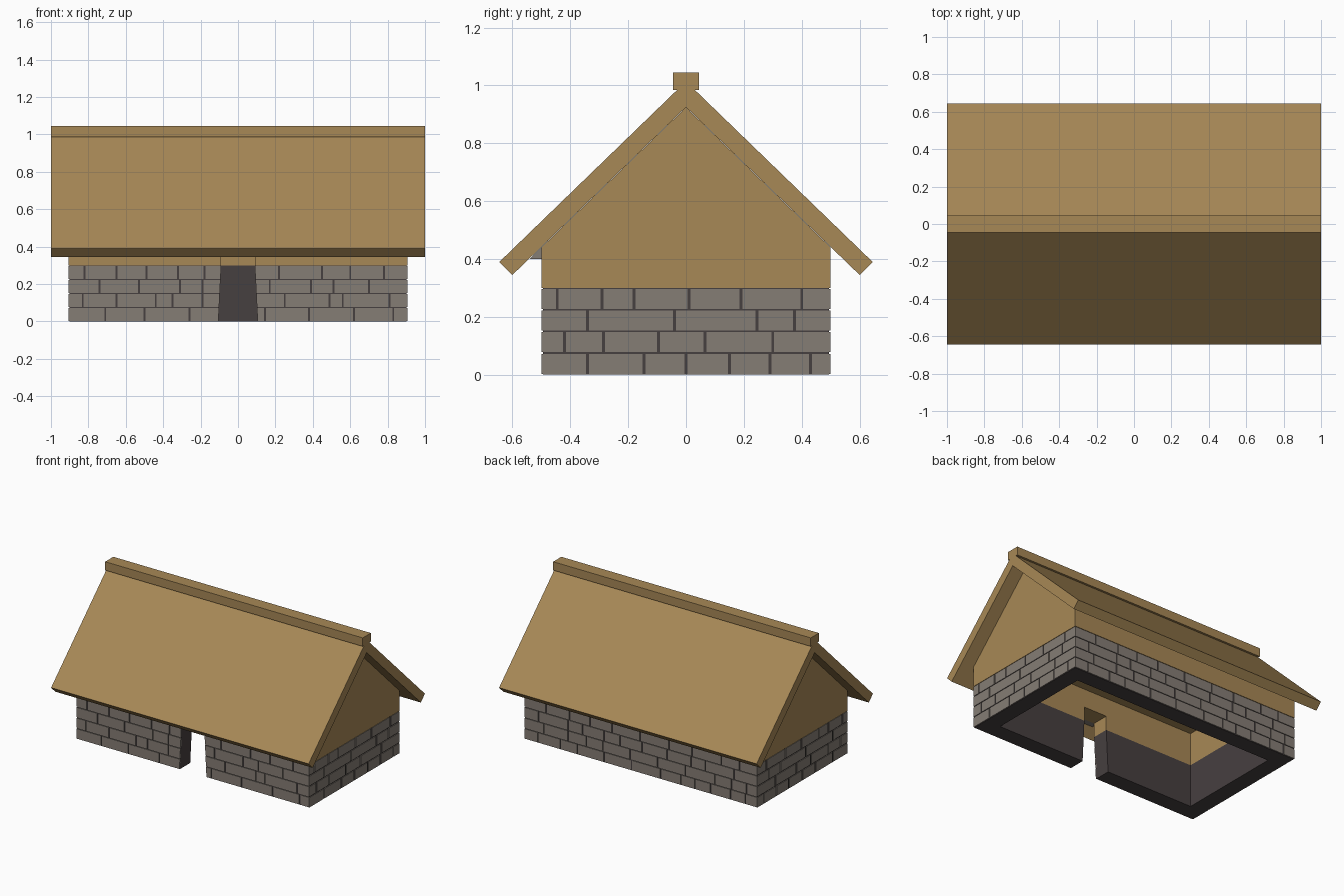
import bpy, bmesh, random

random.seed(4)
if "Cube" in bpy.data.objects:
    bpy.data.objects.remove(bpy.data.objects["Cube"], do_unlink=True)


def material(name, rgb):
    m = bpy.data.materials.new(name)
    m.use_nodes = True
    m.diffuse_color = (*rgb, 1)
    m.node_tree.nodes["Principled BSDF"].inputs["Base Color"].default_value = (*rgb, 1)
    return m


wood = material("thatch wood", (0.386, 0.246, 0.093))
stone = material("grey stone", (0.235, 0.205, 0.178))
mortar = material("dark mortar", (0.062, 0.050, 0.051))


def add_loft(bm, loop_a, loop_b):
    """Closed solid between two matching loops of points."""
    a = [bm.verts.new(p) for p in loop_a]
    b = [bm.verts.new(p) for p in loop_b]
    bm.faces.new(a)
    bm.faces.new(b[::-1])
    for i in range(len(a)):
        j = (i + 1) % len(a)
        bm.faces.new((a[i], b[i], b[j], a[j]))


def finish(bm, name, mat):
    bmesh.ops.recalc_face_normals(bm, faces=bm.faces)
    mesh = bpy.data.meshes.new(name)
    bm.to_mesh(mesh)
    bm.free()
    mesh.materials.append(mat)
    ob = bpy.data.objects.new(name, mesh)
    bpy.context.collection.objects.link(ob)
    return ob


def loft(name, loop_a, loop_b, mat):
    bm = bmesh.new()
    add_loft(bm, loop_a, loop_b)
    return finish(bm, name, mat)


def extrude_x(name, profile, x0, x1, mat):
    return loft(name, [(x0, y, z) for y, z in profile], [(x1, y, z) for y, z in profile], mat)


def rect(y0, y1, z0, z1):
    return [(y0, z0), (y1, z0), (y1, z1), (y0, z1)]


L, W, T, H = 0.905, 0.5, 0.12, 0.3      # half length, half width, wall thickness, stone height
PROUD = 0.005                           # how far the blocks stand out


def door_half(z):
    return 0.105 - 0.05 * z


# Mortar wall: a ring in plan, broken by the tapered doorway
def wall_plan(z):
    x, y, d = L - PROUD, W - PROUD, door_half(z)
    xi, yi = L - T, W - T
    return [(px, py, z) for px, py in (
        (d, -y), (x, -y), (x, y), (-x, y), (-x, -y), (-d, -y),
        (-d, -yi), (-xi, -yi), (-xi, yi), (xi, yi), (xi, -yi), (d, -yi))]


loft("mortar_wall", wall_plan(0), wall_plan(H), mortar)

# Stone blocks in four courses
ROW = H / 4
GAP, BED, EDGE = 0.005, 0.003, 0.003
front_joints = [
    [-.71, -.5, -.26, .145, .38, .62, .83],
    [-.83, -.65, -.44, -.35, -.19, .25, .49, .56, .81],
    [-.74, -.53, -.31, -.19, .17, .39, .51, .70],
    [-.82, -.65, -.49, -.32, -.18, .22, .45, .60, .78]]
side_joints = [
    [-.34, -.145, 0, .15, .29, .43],
    [-.42, -.285, -.095, .065, .30],
    [-.34, -.04, .245, .375],
    [-.445, -.29, -.18, .01, .19, .40]]


def random_joints():
    rows = []
    for r in range(4):
        u, row = -L + random.uniform(.06, .2), []
        while u < L - .06:
            row.append(u)
            u += random.uniform(.1, .24)
        rows.append(row)
    return rows


def blocks(name, joints, half, place, doorway=False):
    """place(u, depth, z) maps wall coordinates to model space."""
    bm = bmesh.new()
    for r, row in enumerate(joints):
        z0, z1 = r * ROW + BED, (r + 1) * ROW - BED
        fixed = lambda u: (u, u)
        ends = [fixed(-half + EDGE)]
        for u in row:
            ends += [fixed(u - GAP), fixed(u + GAP)]
        ends.append(fixed(half - EDGE))
        if doorway:
            k = sum(e[0] < 0 for e in ends)
            d = (door_half(z0), door_half(z1))
            ends[k:k] = [(-d[0], -d[1]), d]
        for (a0, a1), (b0, b1) in zip(ends[::2], ends[1::2]):
            corners = [(a0, z0), (b0, z0), (b1, z1), (a1, z1)]
            add_loft(bm, [place(u, 0, z) for u, z in corners],
                     [place(u, -2 * PROUD, z) for u, z in corners])
    finish(bm, name, stone)


blocks("front_blocks", front_joints, L, lambda u, d, z: (u, -W - d, z), True)
blocks("back_blocks", random_joints(), L, lambda u, d, z: (u, W + d, z))
blocks("left_blocks", side_joints, W, lambda u, d, z: (L + d, u, z))
blocks("right_blocks", side_joints, W, lambda u, d, z: (-L - d, u, z))

# Timber upper storey with a hollow running along it
eave_z, apex_z, ceil_z = 0.44, 0.924, 0.53
yi = W - T
upper = extrude_x("timber_upper", [
    (-W, H), (-W, eave_z), (0, apex_z), (W, eave_z), (W, H),
    (yi, H), (yi, ceil_z), (-yi, ceil_z), (-yi, H)], -L, L, wood)

# Doorway notch through the front timber
cutter = extrude_x("door_cutter", rect(-.7, -.3, .2, .4), -.09, .09, wood)
cutter.hide_render = True
mod = upper.modifiers.new("doorway", "BOOLEAN")
mod.operation, mod.solver, mod.object = "DIFFERENCE", "EXACT", cutter
bpy.context.view_layer.objects.active = upper
bpy.ops.object.modifier_apply(modifier=mod.name)
bpy.data.objects.remove(cutter, do_unlink=True)

# Gable infill panels closing the hollow at both ends
for name, s in (("left", 1), ("right", -1)):
    extrude_x(name + "_gable_panel", rect(-yi, yi, H, ceil_z), s * (L - T), s * L, wood)

# Stone lintel tucked under the front eave
extrude_x("door_lintel", [(-W, .4), (-.54, .4), (-W, eave_z)], -.11, .11, stone)

# Roof slabs and ridge beam
extrude_x("roof", [(-.6, .345), (-.645, .39), (0, 1.014), (.645, .39), (.6, .345), (0, .925)],
          -1, 1, wood)
extrude_x("ridge_beam", rect(-.045, .045, .985, 1.045), -1, 1, wood)
